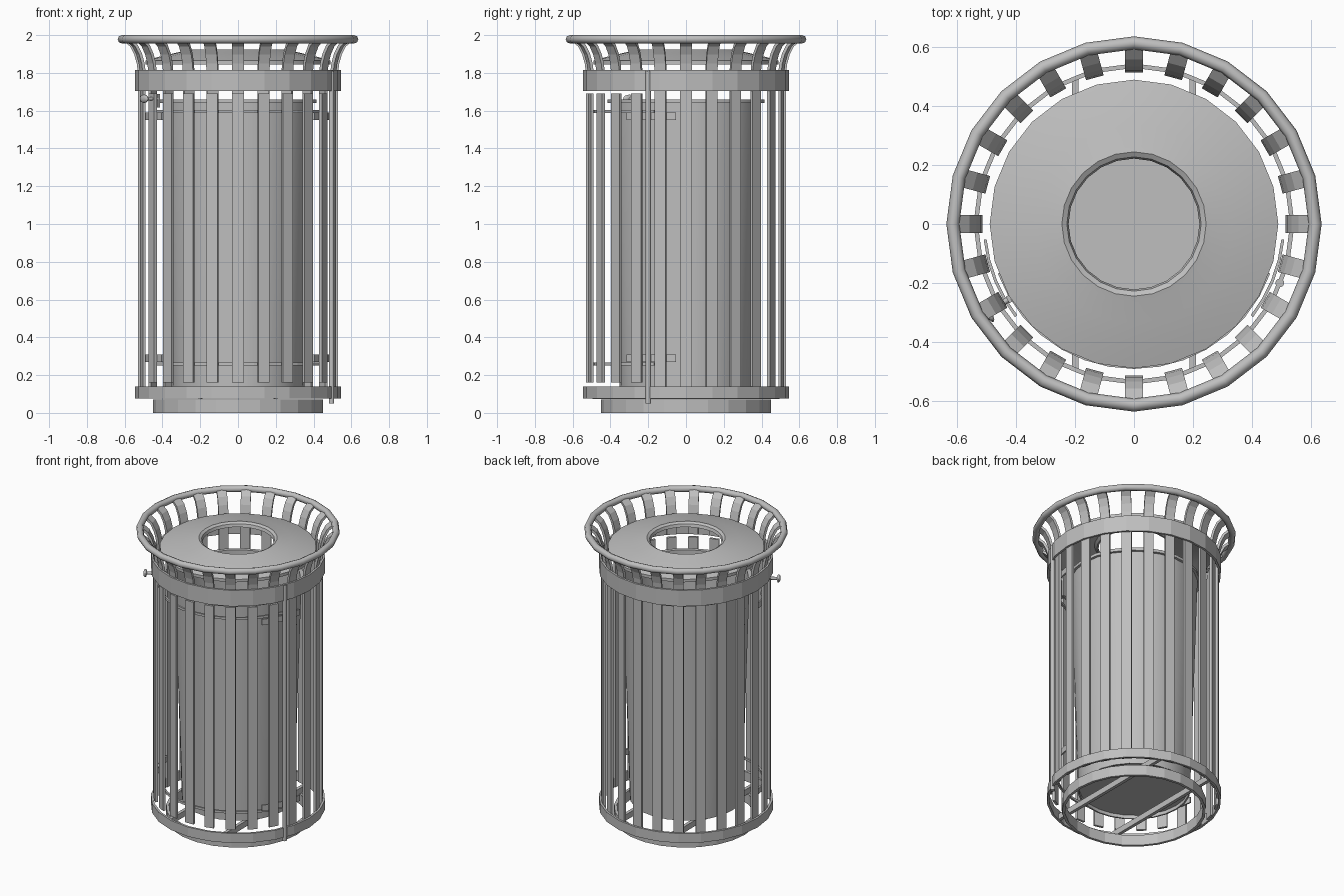
import bpy, bmesh, math
from math import sin, cos, pi, radians
from mathutils import Matrix, Vector

cube = bpy.data.objects.get("Cube")
if cube:
    bpy.data.objects.remove(cube, do_unlink=True)

metal = bpy.data.materials.new("grey metal")
metal.use_nodes = True
GREY = (0.52, 0.52, 0.52, 1)
metal.diffuse_color = GREY
metal.node_tree.nodes["Principled BSDF"].inputs["Base Color"].default_value = GREY


def finish(name, bm, smooth=None):
    bmesh.ops.recalc_face_normals(bm, faces=bm.faces)
    mesh = bpy.data.meshes.new(name)
    bm.to_mesh(mesh)
    bm.free()
    mesh.materials.append(metal)
    obj = bpy.data.objects.new(name, mesh)
    bpy.context.collection.objects.link(obj)
    if smooth:
        bpy.ops.object.select_all(action='DESELECT')
        obj.select_set(True)
        bpy.context.view_layer.objects.active = obj
        bpy.ops.object.shade_smooth_by_angle(angle=radians(smooth))
    return obj


def add_sweep(bm, profile, start=0, end=360, steps=24):
    """Turn a closed (radius, z) outline around z, fully or as an arc."""
    full = end - start == 360
    rings = []
    for i in range(steps if full else steps + 1):
        a = radians(start + (end - start) * i / steps)
        rings.append([bm.verts.new((r * cos(a), r * sin(a), z)) for r, z in profile])
    count = len(profile)
    for i in range(steps):
        a, b = rings[i], rings[(i + 1) % len(rings)]
        for j in range(count):
            k = (j + 1) % count
            bm.faces.new((a[j], a[k], b[k], b[j]))
    if not full:
        bm.faces.new(rings[0])
        bm.faces.new(rings[-1])


def sweep(name, profile, smooth=None, **arc):
    bm = bmesh.new()
    add_sweep(bm, profile, **arc)
    return finish(name, bm, smooth)


def rect(r0, r1, z0, z1):
    return [(r0, z0), (r1, z0), (r1, z1), (r0, z1)]


def add_slat(bm, path, angle, width=0.062, thick=0.016):
    """Flat bar following a (radius, z) path, facing outward at an angle."""
    turn = Matrix.Rotation(radians(angle), 3, 'Z')
    sections = []
    for i, (r, z) in enumerate(path):
        p, q = path[max(i - 1, 0)], path[min(i + 1, len(path) - 1)]
        d = Vector((q[0] - p[0], q[1] - p[1])).normalized() * thick / 2
        sections.append([bm.verts.new(turn @ Vector((r + s * d.y, t * width / 2, z - s * d.x)))
                         for s, t in ((-1, -1), (1, -1), (1, 1), (-1, 1))])
    for a, b in zip(sections, sections[1:]):
        for j in range(4):
            k = (j + 1) % 4
            bm.faces.new((a[j], a[k], b[k], b[j]))
    bm.faces.new(sections[0])
    bm.faces.new(sections[-1])


# Slats: fixed ones run full height, door ones stop below the upper band
R = 0.522
flare = [(R, 1.80), (0.528, 1.85), (0.542, 1.90), (0.565, 1.945), (0.6, 1.975)]
fixed, door = bmesh.new(), bmesh.new()
for i in range(24):
    angle = i * 15
    if 200 < angle < 340:
        add_slat(door, [(R, 0.16), (R, 1.69)], angle)
        add_slat(fixed, [(R, 1.71)] + flare, angle)
    else:
        add_slat(fixed, [(R, 0.08)] + flare, angle)
finish("body_slats", fixed)
finish("door_slats", door)

# Bands, foot and rolled rim
sweep("upper_band", rect(0.53, 0.545, 1.705, 1.815))
sweep("lower_band", rect(0.53, 0.545, 0.075, 0.14))
sweep("foot_ring", rect(0.432, 0.45, 0, 0.072))
sweep("top_rim", [(0.615 + 0.022 * cos(k * pi / 4), 1.978 + 0.022 * sin(k * pi / 4))
                  for k in range(8)], smooth=50)

# Domed lid with a rounded round opening
sweep("lid", [(0.49, 1.845), (0.49, 1.865), (0.42, 1.885), (0.335, 1.905), (0.265, 1.92),
              (0.245, 1.925), (0.228, 1.915), (0.222, 1.895), (0.232, 1.895), (0.248, 1.91),
              (0.335, 1.892), (0.42, 1.872), (0.48, 1.845)], smooth=30)

# Tapered inner can with a lipped top and a recessed floor
sweep("liner", [(0.352, 0.14), (0.398, 1.64), (0.415, 1.64), (0.415, 1.66), (0.39, 1.66),
                (0.342, 0.14)], smooth=30)
bm = bmesh.new()
bmesh.ops.create_cone(bm, cap_ends=True, segments=24, radius1=0.347, radius2=0.347,
                      depth=0.012, matrix=Matrix.Translation((0, 0, 0.17)))
finish("liner_floor", bm)

# Door frame hoops and the side straps
bm = bmesh.new()
for z in (0.26, 1.595):
    add_sweep(bm, rect(0.48, 0.492, z - 0.008, z + 0.008), 200, 340, 14)
finish("door_hoops", bm)
bm = bmesh.new()
for z in (0.29, 1.57):
    for start in (-38, 186):
        add_sweep(bm, rect(0.503, 0.513, z - 0.02, z + 0.02), start, start + 32, 4)
finish("door_straps", bm)

# Cross bars under the can
bm = bmesh.new()
for x in (-0.2, 0.2):
    bmesh.ops.create_cube(bm, size=1, matrix=Matrix.Translation((x, 0, 0.093))
                          @ Matrix.Diagonal((0.022, 0.99, 0.04, 1)))
finish("base_bars", bm)

# Hinge rod
bm = bmesh.new()
bmesh.ops.create_cone(bm, cap_ends=True, segments=10, radius1=0.015, radius2=0.015,
                      depth=1.76, matrix=Matrix.Translation((0.495, -0.2, 0.93)))
finish("hinge_rod", bm, smooth=40)

# Latch: radial stem, flat oval knob and inner tongue
bm = bmesh.new()
out = Matrix.Rotation(radians(211), 4, 'Z') @ Matrix.Translation((0, 0, 1.663))
bmesh.ops.create_cone(bm, cap_ends=True, segments=10, radius1=0.01, radius2=0.01, depth=0.09,
                      matrix=out @ Matrix.Translation((0.535, 0, 0)) @ Matrix.Rotation(pi / 2, 4, 'Y'))
bmesh.ops.create_uvsphere(bm, u_segments=12, v_segments=8, radius=1,
                          matrix=out @ Matrix.Translation((0.58, 0, 0)) @ Matrix.Diagonal((0.012, 0.04, 0.022, 1)))
bmesh.ops.create_cube(bm, size=1, matrix=out @ Matrix.Translation((0.495, 0, -0.01))
                      @ Matrix.Diagonal((0.012, 0.025, 0.07, 1)))
finish("latch", bm, smooth=40)
